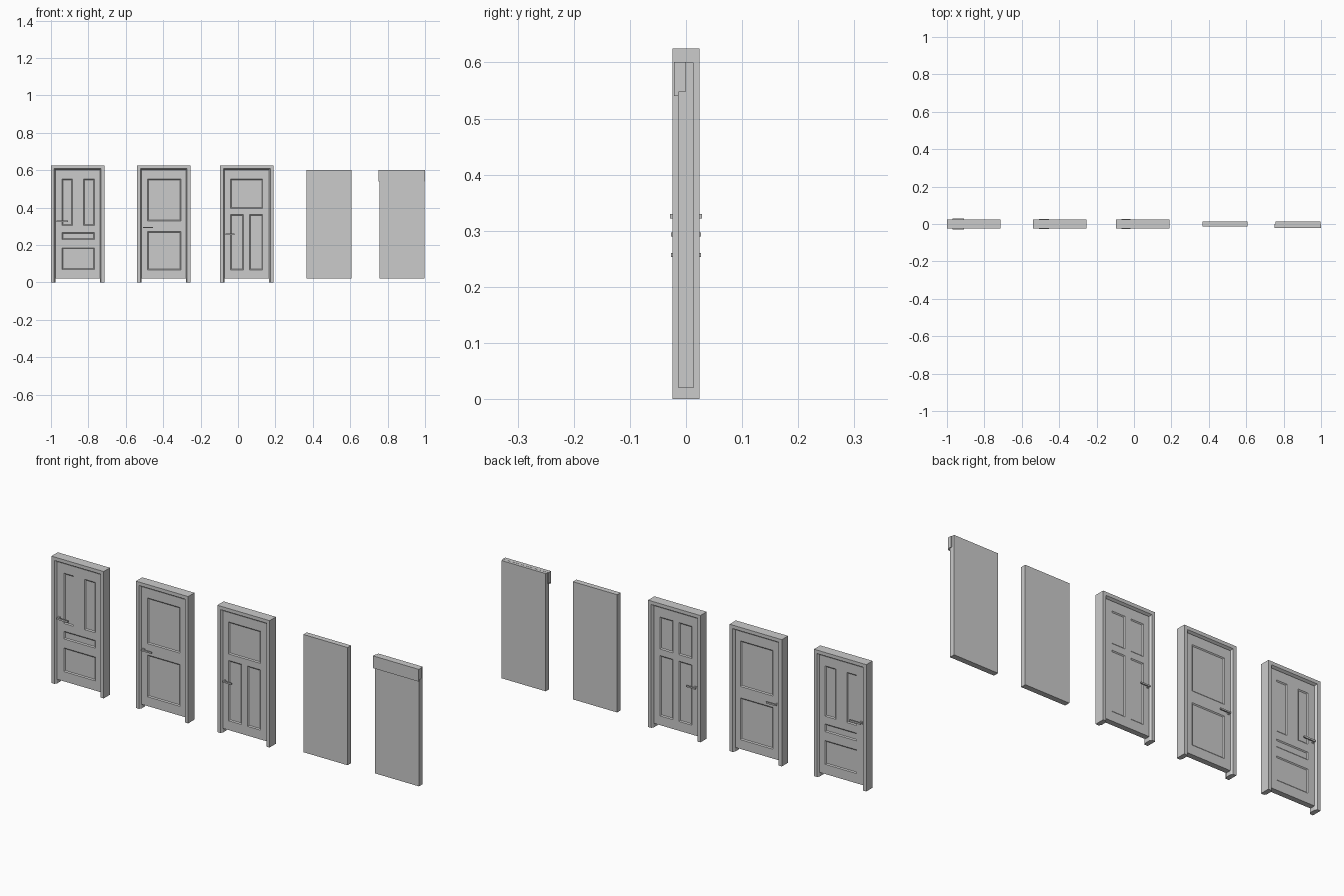
import bpy, bmesh
from mathutils import Vector

if "Cube" in bpy.data.objects:
    bpy.data.objects.remove(bpy.data.objects["Cube"])

HALF_W, TOP, HALF_D = 0.1425, 0.625, 0.0245      # frame outer size
SLAB_W, SLAB_T = 0.241, 0.0135                   # leaf width, half thickness
Z0, Z1 = 0.02, 0.60


def finish(bm, name):
    bmesh.ops.recalc_face_normals(bm, faces=bm.faces)
    me = bpy.data.meshes.new(name)
    bm.to_mesh(me)
    bm.free()
    ob = bpy.data.objects.new(name, me)
    bpy.context.collection.objects.link(ob)
    return ob


def add_box(bm, x, y, z):
    """Box from (min, max) pairs."""
    vs = bmesh.ops.create_cube(bm, size=1)['verts']
    for v in vs:
        v.co = Vector([(a + b) / 2 + c * (b - a) for (a, b), c in zip((x, y, z), v.co)])


def door_frame(cx, name):
    """Sweep a chamfered profile up, across and down with mitred corners."""
    prof = [(0, -HALF_D), (0.017, -HALF_D), (0.0235, -0.0145),
            (0.0235, 0.0145), (0.017, HALF_D), (0, HALF_D)]
    bm = bmesh.new()
    rings = []
    for side, at_top in ((-1, 0), (-1, 1), (1, 1), (1, 0)):
        rings.append([bm.verts.new((cx + side * (HALF_W - d), y, (TOP - d) * at_top))
                      for d, y in prof])
    n = len(prof)
    for a, b in zip(rings, rings[1:]):
        for i in range(n):
            j = (i + 1) % n
            bm.faces.new((a[i], a[j], b[j], b[i]))
    bm.faces.new(rings[0])
    bm.faces.new(rings[-1])
    finish(bm, name)


def door_leaf(cx, name, front=(), back=None):
    """Slab with sunken sloped panels; panels are (x0, x1, z0, z1)."""
    back = front if back is None else back
    bm = bmesh.new()
    add_box(bm, (cx - SLAB_W / 2, cx + SLAB_W / 2), (-SLAB_T, SLAB_T), (Z0, Z1))
    panels = list(front) + list(back)
    xs = {x for p in panels for x in p[:2]}
    zs = {z for p in panels for z in p[2:]}
    cuts = [((x, 0, 0), (1, 0, 0)) for x in xs] + [((0, 0, z), (0, 0, 1)) for z in zs]
    for co, no in cuts:
        bmesh.ops.bisect_plane(bm, geom=bm.verts[:] + bm.edges[:] + bm.faces[:],
                               plane_co=co, plane_no=no)
    bm.normal_update()
    for sign, group in ((-1, front), (1, back)):
        for x0, x1, z0, z1 in group:
            region = []
            for f in bm.faces:
                c = f.calc_center_median()
                if f.normal.y * sign > 0.9 and x0 < c.x < x1 and z0 < c.z < z1:
                    region.append(f)
            bmesh.ops.inset_region(bm, faces=region, thickness=0.005, depth=-0.004,
                                   use_even_offset=True, use_boundary=True)
            bm.normal_update()
    finish(bm, name)


def lever_handles(x0, x1, z, h, reach, name):
    """Backplate, stem and lever on both faces of the leaf."""
    bm = bmesh.new()
    for s in (-1, 1):
        def span(a, b):
            return tuple(sorted((s * a, s * b)))
        add_box(bm, (x0, x0 + 0.014), span(SLAB_T - 0.001, 0.016), (z - h, z + h))
        add_box(bm, (x0 + 0.004, x0 + 0.011), span(0.015, reach - 0.002), (z - h / 2, z + h / 2))
        add_box(bm, (x0 + 0.003, x1), span(reach - 0.006, reach), (z - h * 0.6, z + h * 0.6))
    finish(bm, name)


# Five-panel door
door_frame(-0.8575, "frame_five_panel")
door_leaf(-0.8575, "leaf_five_panel", [
    (-0.94, -0.886, 0.305, 0.553), (-0.826, -0.768, 0.305, 0.553),
    (-0.94, -0.768, 0.229, 0.267), (-0.94, -0.768, 0.068, 0.185)])
lever_handles(-0.973, -0.909, 0.326, 0.007, 0.0282, "handle_five_panel")

# Two-panel door
door_frame(-0.397, "frame_two_panel")
door_leaf(-0.397, "leaf_two_panel", [
    (-0.484, -0.306, 0.328, 0.553), (-0.484, -0.306, 0.066, 0.272)])
lever_handles(-0.512, -0.454, 0.293, 0.006, 0.0265, "handle_two_panel")

# Door with wide upper panel in front, divided panel behind
low = [(-0.041, 0.029, 0.066, 0.363), (0.061, 0.132, 0.066, 0.363)]
door_frame(0.047, "frame_cross_panel")
door_leaf(0.047, "leaf_cross_panel",
          low + [(-0.041, 0.132, 0.395, 0.553)],
          low + [(-0.041, 0.029, 0.395, 0.553), (0.061, 0.132, 0.395, 0.553)])
lever_handles(-0.07, -0.018, 0.257, 0.006, 0.0268, "handle_cross_panel")

# Plain slabs
door_leaf(0.486, "plain_slab")
door_leaf(0.8757, "capped_slab")

# Cap strip along the top of the last slab, with small lower lip
bm = bmesh.new()
add_box(bm, (0.751, 1.0), (-0.021, -0.001), (0.547, 0.6005))
add_box(bm, (0.751, 1.0), (-0.021, -0.0135), (0.540, 0.547))
finish(bm, "cap_strip")
